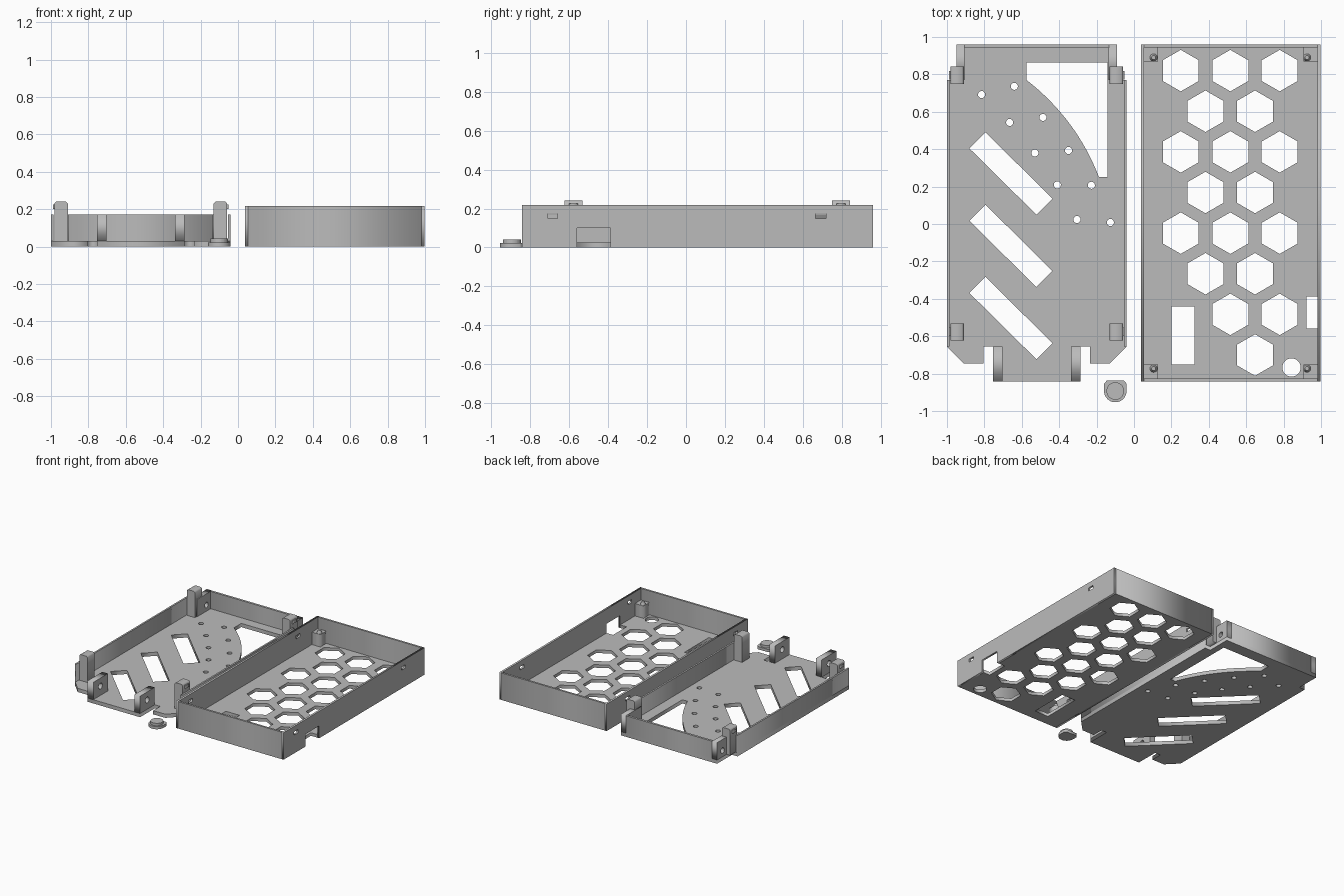
import bpy, bmesh, math
from mathutils import Matrix

if "Cube" in bpy.data.objects:
    bpy.data.objects.remove(bpy.data.objects["Cube"])

grey = bpy.data.materials.new("grey_plastic")
grey.diffuse_color = (0.5, 0.5, 0.5, 1)
grey.use_nodes = True
grey.node_tree.nodes["Principled BSDF"].inputs["Base Color"].default_value = grey.diffuse_color

# local (x, y, z) -> world (z, x, y): profiles drawn in the y-z plane
SIDE = Matrix(((0, 0, 1, 0), (1, 0, 0, 0), (0, 1, 0, 0), (0, 0, 0, 1)))


def finish(name, mesh):
    mesh.materials.clear()
    mesh.materials.append(grey)
    ob = bpy.data.objects.new(name, mesh)
    bpy.context.collection.objects.link(ob)
    return ob


def plate(name, loops, lo, hi, frame=None):
    """Extruded outline (first loop) with holes (other loops)."""
    cu = bpy.data.curves.new(name, 'CURVE')
    cu.dimensions = '2D'
    cu.fill_mode = 'BOTH'
    cu.extrude = (hi - lo) / 2
    for pts in loops:
        sp = cu.splines.new('POLY')
        sp.points.add(len(pts) - 1)
        for p, (x, y) in zip(sp.points, pts):
            p.co = (x, y, 0, 1)
        sp.use_cyclic_u = True
    tmp = bpy.data.objects.new(name + "_outline", cu)
    bpy.context.collection.objects.link(tmp)
    dg = bpy.context.evaluated_depsgraph_get()
    mesh = bpy.data.meshes.new_from_object(tmp.evaluated_get(dg))
    bpy.data.objects.remove(tmp)
    mesh.transform((frame or Matrix()) @ Matrix.Translation((0, 0, (lo + hi) / 2)))
    bm = bmesh.new()
    bm.from_mesh(mesh)
    bmesh.ops.remove_doubles(bm, verts=bm.verts, dist=1e-5)
    bmesh.ops.recalc_face_normals(bm, faces=bm.faces)
    bm.to_mesh(mesh)
    bm.free()
    return finish(name, mesh)


def rect(x0, x1, y0, y1):
    return [(x0, y0), (x1, y0), (x1, y1), (x0, y1)]


def ring(x, y, r, n=24, turn=0.0):
    return [(x + r * math.cos(turn + 2 * math.pi * i / n),
             y + r * math.sin(turn + 2 * math.pi * i / n)) for i in range(n)]


def box(name, x0, x1, y0, y1, z0, z1):
    return plate(name, [rect(x0, x1, y0, y1)], z0, z1)


def cone(name, x, y, z0, z1, r0, r1, n=24):
    bm = bmesh.new()
    bmesh.ops.create_cone(bm, cap_ends=True, segments=n, radius1=r0, radius2=r1,
                          depth=z1 - z0, matrix=Matrix.Translation((x, y, (z0 + z1) / 2)))
    mesh = bpy.data.meshes.new(name)
    bm.to_mesh(mesh)
    bm.free()
    return finish(name, mesh)


# ---------------- vented tray ----------------
X0, X1, Y0, Y1, H, T = 0.037, 0.997, -0.842, 0.96, 0.218, 0.016
cut0, cut1 = -0.56, -0.387                     # side port
floor = [(X0 + T, Y0 + T), (X1 - T, Y0 + T), (X1 - T, cut0), (0.923, cut0),
         (0.923, cut1), (X1 - T, cut1), (X1 - T, Y1 - T), (X0 + T, Y1 - T)]
holes = [rect(0.2, 0.323, -0.752, -0.44), ring(0.842, -0.767, 0.049, 32)]
odd, even = (0.25, 0.515, 0.779), (0.382, 0.647)
rows = [odd, even, odd, even, odd, even, odd[1:], even[1:]]
for i, xs in enumerate(rows):
    holes += [ring(x, 0.82 - 0.2172 * i, 0.111, 6, math.pi / 6) for x in xs]
plate("tray_floor", [floor] + holes, 0, 0.025)

snaps = [rect(-0.708, -0.658, 0.148, 0.174), rect(0.665, 0.717, 0.148, 0.174)]
port_wall = [(Y0, 0), (cut0, 0), (cut0, 0.1), (cut1, 0.1), (cut1, 0), (Y1, 0), (Y1, H), (Y0, H)]
plate("tray_right_wall", [port_wall] + snaps, X1 - T, X1, SIDE)
plate("tray_left_wall", [rect(Y0, Y1, 0, H)] + snaps, X0, X0 + T, SIDE)
box("tray_front_wall", X0 + T, X1 - T, Y0, Y0 + T, 0, H)
box("tray_back_wall", X0 + T, X1 - T, Y1 - T, Y1, 0, H)

# corner standoffs with locating pins
for sx, x in (("left", 0.105), ("right", 0.925)):
    for sy, y in (("front", -0.773), ("back", 0.89)):
        ex = (X0 + T, 0.128) if sx == "left" else (0.905, X1 - T)
        ey = (Y0 + T, -0.75) if sy == "front" else (0.868, Y1 - T)
        box(f"standoff_{sy}_{sx}", *ex, *ey, 0.025, 0.125)
        cone(f"standoff_pin_{sy}_{sx}", x, y, 0.125, 0.15, 0.02, 0.011)

# ---------------- base ----------------
CX, F = -0.52, 0.03                            # centre line and floor thickness
half = [(0.48, 0.77), (0.48, -0.655), (0.392, -0.745), (0.284, -0.745),
        (0.284, -0.655), (0.234, -0.655), (0.234, -0.842)]
right = [(CX + x, y) for x, y in [(0.43, 0.96), (0.43, 0.77)] + half]
outline = right + [(2 * CX - x, y) for x, y in reversed(right)]

# large opening with an arched edge
ax, ay, bx, by = -0.575, 0.77, -0.187, 0.25
L, sag = math.hypot(bx - ax, by - ay), 0.045
opening = [(-0.142, 0.25), (-0.142, 0.863), (ax, 0.863)]
for i in range(17):
    t = i / 16
    b = 4 * sag * t * (1 - t) / L
    opening.append((ax + (bx - ax) * t - (by - ay) * b, ay + (by - ay) * t + (bx - ax) * b))
cuts = [opening]

# diagonal slots
for dy in (0, -0.387, -0.773):
    cuts.append([(x, y + dy) for x, y in
                 ((-0.794, 0.49), (-0.436, 0.136), (-0.522, 0.05), (-0.88, 0.404))])
# mounting holes
for x, y in ((-0.815, 0.692), (-0.64, 0.736), (-0.665, 0.543), (-0.487, 0.57), (-0.53, 0.38),
             (-0.35, 0.393), (-0.41, 0.209), (-0.228, 0.207), (-0.305, 0.024), (-0.126, 0.008)):
    cuts.append(ring(x, y, 0.019, 20))
plate("base_floor", [outline] + cuts, 0, F)
box("base_back_wall", CX - 0.385, CX + 0.385, 0.942, 0.96, F, 0.17)

for side, s in (("left", -1), ("right", 1)):
    def span(a, b):
        return sorted((CX + s * a, CX + s * b))
    # thin long walls
    box(f"base_wall_{side}", *span(0.466, 0.48), -0.655, 0.77, F, 0.17)
    # drilled lugs, front and back
    plate(f"front_lug_{side}", [rect(-0.842, -0.655, F, 0.17), ring(-0.75, 0.105, 0.024)],
          *span(0.184, 0.234), SIDE)
    plate(f"back_lug_{side}", [rect(0.77, 0.96, F, 0.17), ring(0.89, 0.08, 0.022)],
          *span(0.385, 0.43), SIDE)
    # snap clips with small outer ridges
    for end, y in (("front", -0.577), ("back", 0.795)):
        a, b = span(0.39, 0.462)
        profile = [(a, F), (b, F), (b, 0.23), (b - 0.01, 0.24), (a + 0.01, 0.24), (a, 0.23)]
        ob = plate(f"clip_{end}_{side}", [profile], -0.046, 0.046)
        ob.data.transform(Matrix.Translation((0, y, 0)) @ Matrix.Rotation(math.pi / 2, 4, 'X'))
        box(f"clip_ridge_{end}_{side}", *span(0.46, 0.47), y - 0.023, y + 0.023, 0.2, 0.226)

# ---------------- loose push button ----------------
bxc, byc = -0.1, -0.893
flange = [(bxc + 0.06 * math.cos(math.pi + math.pi * i / 20),
           byc + 0.06 * math.sin(math.pi + math.pi * i / 20)) for i in range(21)]
flange += [(bxc + 0.06, byc + 0.04), (bxc + 0.045, byc + 0.056),
           (bxc - 0.045, byc + 0.056), (bxc - 0.06, byc + 0.04)]
plate("button_flange", [flange], 0, 0.022)
cone("button_cap", bxc, byc, 0.022, 0.042, 0.047, 0.047, 32)
